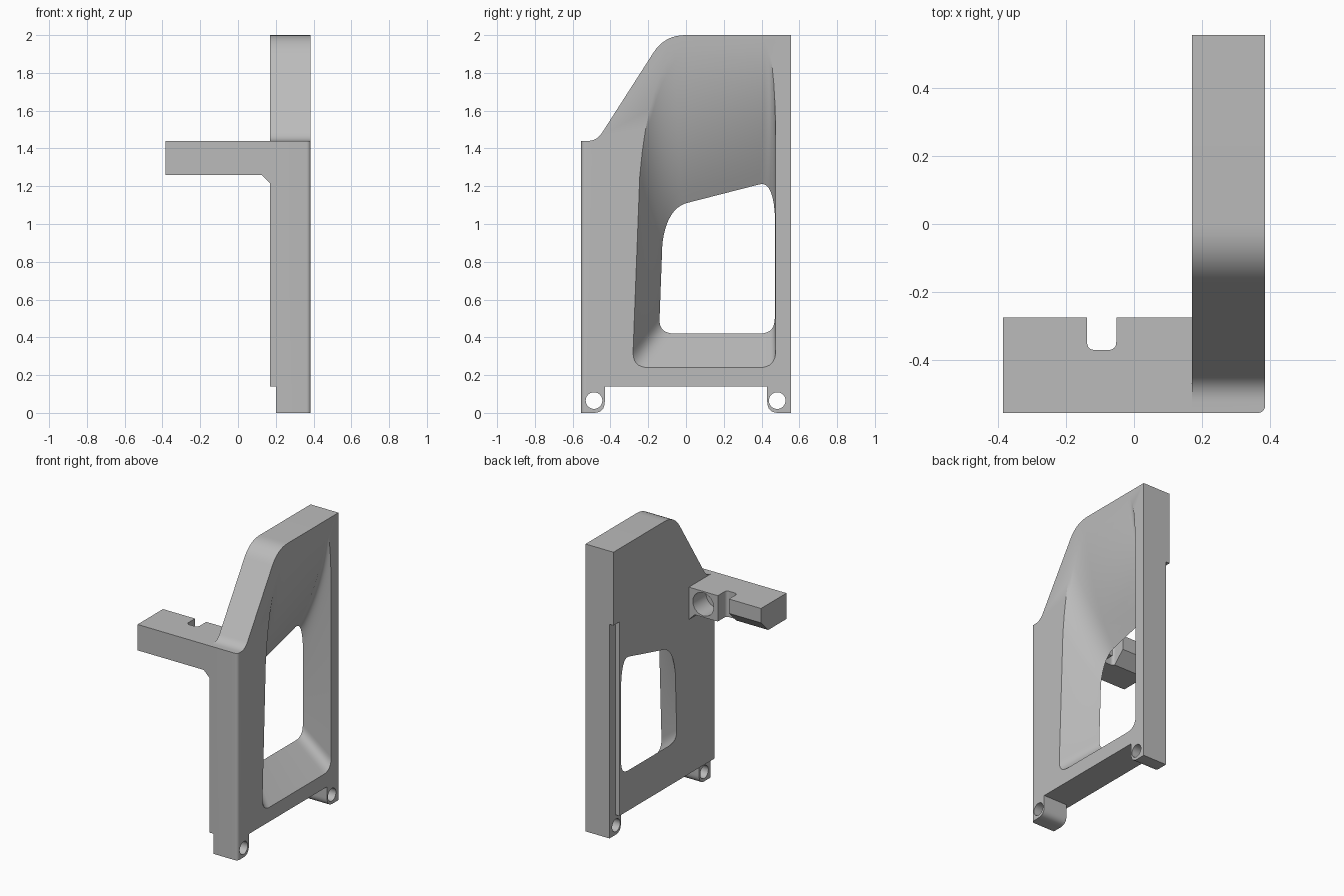
import bpy, bmesh, math
from mathutils import Vector

cube = bpy.data.objects.get("Cube")
if cube:
    bpy.data.objects.remove(cube, do_unlink=True)

grey = bpy.data.materials.new("plain_grey")
grey.use_nodes = True
grey.diffuse_color = (0.5, 0.5, 0.5, 1)
grey.node_tree.nodes["Principled BSDF"].inputs["Base Color"].default_value = grey.diffuse_color

BACK, FACE = 0.17, 0.385      # inner and outer side of the panel
FRONT, REAR = -0.555, 0.555
SHELF = 1.44                  # top of the arm


def curve(start, control, end, steps=8):
    """Points of a rounded corner."""
    a, b, c = Vector(start), Vector(control), Vector(end)
    return [a.lerp(b, i / steps).lerp(b.lerp(c, i / steps), i / steps) for i in range(steps + 1)]


def outline(corners):
    """Closed outline from (u, v, rounding) corners."""
    pts = []
    for i, (u, v, d) in enumerate(corners):
        p = Vector((u, v))
        if not d:
            pts.append(p)
            continue
        before = Vector(corners[i - 1][:2])
        after = Vector(corners[(i + 1) % len(corners)][:2])
        pts += curve(p + (before - p).normalized() * d, p, p + (after - p).normalized() * d)
    return pts


def box(u0, u1, v0, v1):
    return [(u0, v0), (u1, v0), (u1, v1), (u0, v1)]


def circle(u, v, r, n=40):
    turn = math.tau / n
    return [(u + r * math.cos(i * turn), v + r * math.sin(i * turn)) for i in range(n)]


def loft(name, rings):
    """Closed solid through rings of points."""
    bm = bmesh.new()
    loops = [[bm.verts.new(p) for p in ring] for ring in rings]
    n = len(loops[0])
    for a, b in zip(loops, loops[1:]):
        for i in range(n):
            j = (i + 1) % n
            bm.faces.new((a[i], a[j], b[j], b[i]))
    bm.faces.new(loops[0])
    bm.faces.new(loops[-1])
    bmesh.ops.recalc_face_normals(bm, faces=bm.faces)
    mesh = bpy.data.meshes.new(name)
    bm.to_mesh(mesh)
    bm.free()
    mesh.materials.append(grey)
    obj = bpy.data.objects.new(name, mesh)
    bpy.context.collection.objects.link(obj)
    return obj


def prism(name, pts, axis, lo, hi):
    """Flat outline extruded along one axis."""
    place = {"x": lambda p, w: (w, p[0], p[1]),
             "y": lambda p, w: (p[0], w, p[1]),
             "z": lambda p, w: (p[0], p[1], w)}[axis]
    return loft(name, [[place(p, w) for p in pts] for w in (lo, hi)])


def cut(target, cutter):
    cutter.hide_render = True
    mod = target.modifiers.new("cut", "BOOLEAN")
    mod.object, mod.operation, mod.solver = cutter, "DIFFERENCE", "EXACT"
    bpy.context.view_layer.objects.active = target
    bpy.ops.object.modifier_apply(modifier=mod.name)
    bpy.data.objects.remove(cutter, do_unlink=True)


def finish(obj):
    bpy.ops.object.select_all(action="DESELECT")
    obj.select_set(True)
    bpy.context.view_layer.objects.active = obj
    bpy.ops.object.shade_smooth_by_angle(angle=math.radians(28))


# Side panel with two ears at the foot
panel = prism("side_panel", outline([
    (FRONT, 0, 0), (-0.43, 0, 0.06), (-0.43, 0.14, 0), (0.43, 0.14, 0),
    (0.43, 0, 0.06), (REAR, 0, 0), (REAR, 2, 0), (-0.113, 2, 0.11),
    (-0.472, SHELF, 0.05), (FRONT, SHELF, 0)]), "x", BACK, FACE)

# Rounded outer front edge
bm = bmesh.new()
bm.from_mesh(panel.data)
edges = [e for e in bm.edges
         if all(abs(v.co.x - FACE) + abs(v.co.y - FRONT) < 0.001 for v in e.verts)]
bmesh.ops.bevel(bm, geom=edges, offset=0.022, segments=5, profile=0.5, affect="EDGES")
bm.to_mesh(panel.data)
bm.free()

# Flared window: each corner has an inner curve, an outer curve and the
# softness of the flare at the start and end of that corner
corners = [
    [(-0.14, 0.5), (-0.145, 0.42), (-0.06, 0.42),
     (-0.28, 0.33), (-0.285, 0.24), (-0.2, 0.24), 0, 0],
    [(0.39, 0.42), (0.47, 0.42), (0.47, 0.5),
     (0.39, 0.24), (0.475, 0.24), (0.475, 0.33), 0, 0],
    [(0.472, 1.02), (0.465, 1.23), (0.39, 1.21),
     (0.475, 1.4), (0.475, 1.97), (0.4, 1.98), 0, 1],
    [(0, 1.11), (-0.1, 1.08), (-0.125, 0.9),
     (-0.02, 1.98), (-0.2, 1.8), (-0.245, 1.25), 1, 0]]
inner, outer, soft = [], [], []
for c in corners:
    inner += curve(*c[:3])
    outer += curve(*c[3:6])
    soft += [c[6] + (c[7] - c[6]) * i / 8 for i in range(9)]
rings = [[(BACK - 0.05, *p) for p in inner]]
for k in range(13):
    t = k / 12
    ring = []
    for p, q, s in zip(inner, outer, soft):
        depth = t + s * (t - t * t)
        ring.append((BACK + (FACE - BACK) * depth, *p.lerp(q, t)))
    rings.append(ring)
rings.append([(FACE + 0.05, *q) for q in outer])
cut(panel, loft("window_cutter", rings))

# Ear holes, thinner ears and the rebate down the rear edge
for y in (-0.487, 0.483):
    cut(panel, prism("ear_hole_cutter", circle(y, 0.065, 0.044), "x", 0, 1))
cut(panel, prism("ear_step_cutter", box(-1, 1, -1, 0.14), "x", 0, 0.2))
cut(panel, prism("rebate_cutter", box(0.49, 1, -1, 1.49), "x", 0, 0.2))
finish(panel)

# Arm with a small gusset under its root
arm = prism("arm", [(-FACE, 1.26), (0.125, 1.26), (BACK, 1.215),
                    (BACK, SHELF), (-FACE, SHELF)], "y", FRONT, -0.275)
cut(arm, prism("slot_cutter", outline([
    (-0.138, -0.37, 0.025), (-0.052, -0.37, 0.025),
    (-0.052, 0, 0), (-0.138, 0, 0)]), "z", 1, 2))
cut(arm, prism("chamfer_cutter", [(-0.375, 1.24), (-0.255, 1.36), (-0.255, 1.24)],
               "x", -1, -0.1))
cut(arm, prism("socket_cutter", circle(0.06, 1.35, 0.08), "y", -0.42, 0))
finish(arm)
